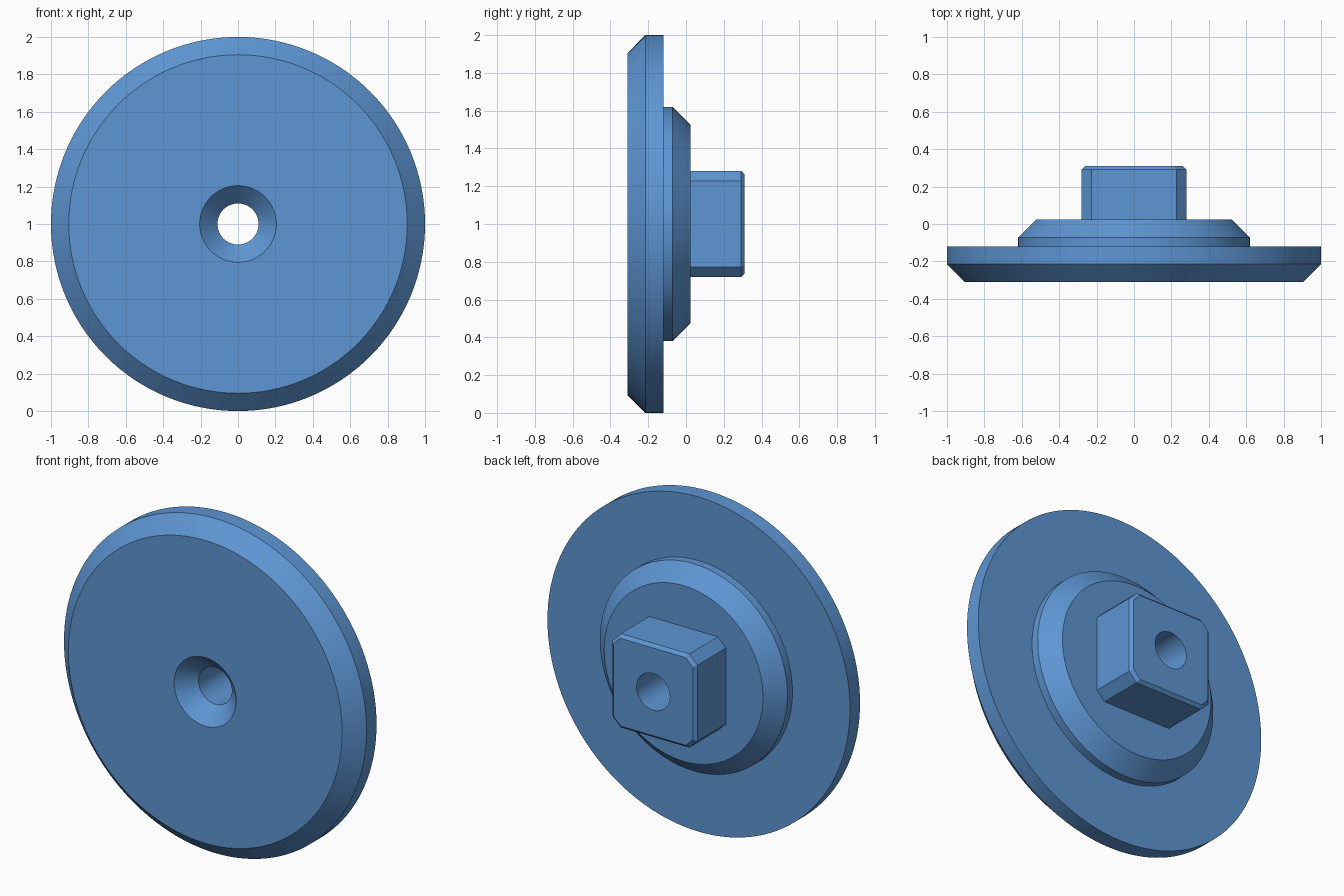
import bpy, bmesh, math

if "Cube" in bpy.data.objects:
    bpy.data.objects.remove(bpy.data.objects["Cube"])

SEG = 128
CZ = 1.0  # height of the axis, which runs along y

bm = bmesh.new()


def add_loop(points, y):
    verts = [bm.verts.new((x, y, z + CZ)) for x, z in points]
    n = len(verts)
    edges = [bm.edges.new((verts[i], verts[(i + 1) % n])) for i in range(n)]
    return verts, edges


def circle(r, y):
    step = 2 * math.pi / SEG
    return add_loop([(r * math.cos(i * step), r * math.sin(i * step))
                     for i in range(SEG)], y)


def cut_square(h, c, y):
    """Square of half-width h with corners cut by c."""
    k = h - c
    return add_loop([(h, -k), (h, k), (k, h), (-k, h),
                     (-h, k), (-h, -k), (-k, -h), (k, -h)], y)


def bridge(loops):
    for (a, _), (b, _) in zip(loops, loops[1:]):
        n = len(a)
        for i in range(n):
            j = (i + 1) % n
            bm.faces.new((a[i], a[j], b[j], b[i]))


def fill_between(outer, inner):
    bmesh.ops.triangle_fill(bm, edges=outer[1] + inner[1],
                            use_beauty=True, use_dissolve=False)


# Bore, countersink, bevelled disc and stepped collar: (radius, y)
profile = [(0.11, 0.31), (0.11, -0.215), (0.205, -0.31), (0.905, -0.31),
           (1.0, -0.215), (1.0, -0.12), (0.62, -0.12), (0.62, -0.072),
           (0.525, 0.023)]
rings = [circle(r, y) for r, y in profile]
bridge(rings)

# Square drive boss with cut corners and a small end bevel
boss = [cut_square(0.28, 0.053, 0.023), cut_square(0.28, 0.053, 0.292),
        cut_square(0.262, 0.046, 0.31)]
bridge(boss)

# Flat faces around the boss foot and around the bore at its end
fill_between(rings[-1], boss[0])
fill_between(boss[-1], rings[0])

bmesh.ops.recalc_face_normals(bm, faces=bm.faces)
mesh = bpy.data.meshes.new("flanged_hub")
bm.to_mesh(mesh)
bm.free()

blue = bpy.data.materials.new("blue")
blue.diffuse_color = (0.112, 0.305, 0.658, 1)
blue.use_nodes = True
blue.node_tree.nodes["Principled BSDF"].inputs["Base Color"].default_value = blue.diffuse_color
mesh.materials.append(blue)

hub = bpy.data.objects.new("flanged_hub", mesh)
bpy.context.collection.objects.link(hub)
bpy.context.view_layer.objects.active = hub
hub.select_set(True)
bpy.ops.object.shade_smooth_by_angle(angle=math.radians(25))
